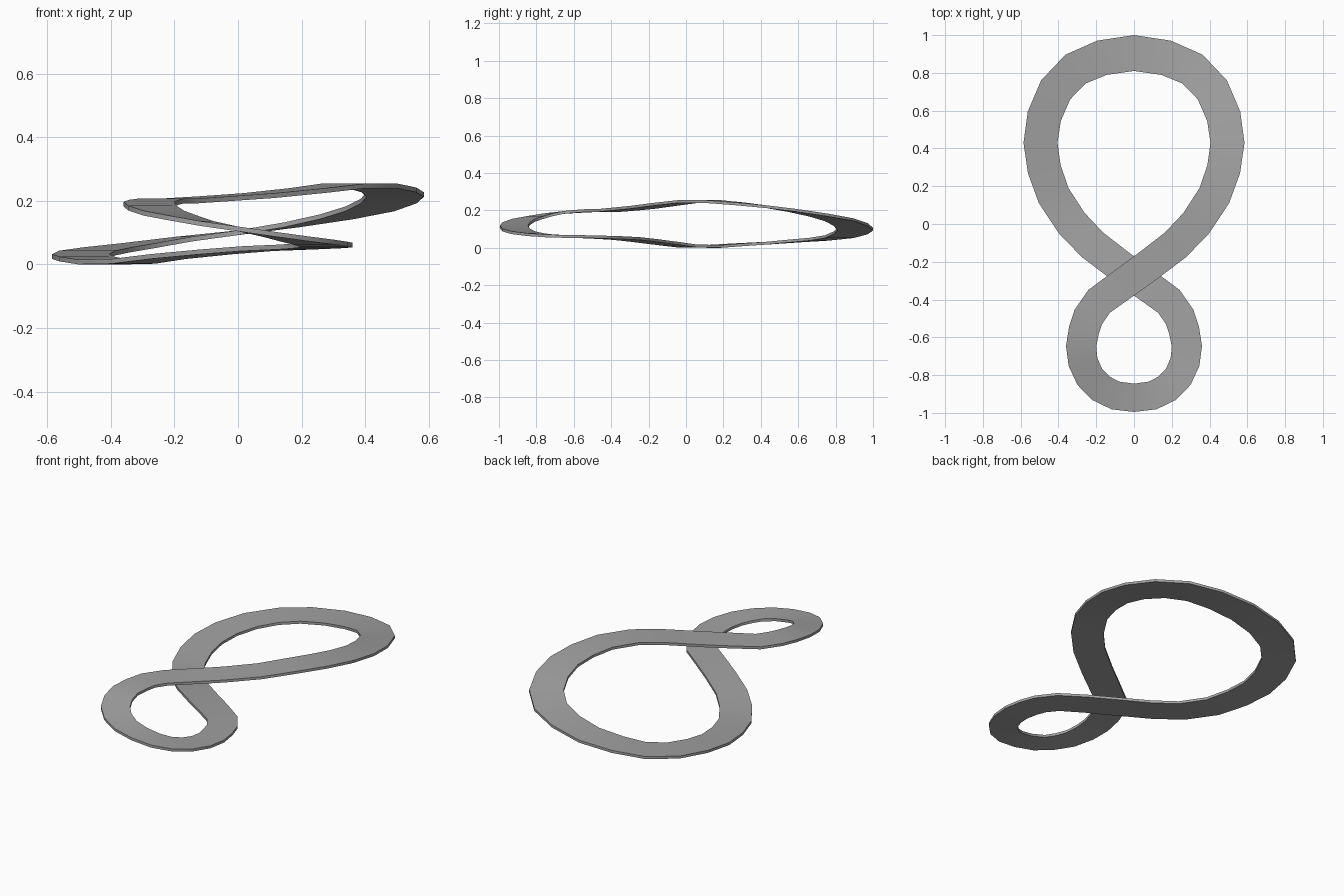
import bpy
import bmesh
from mathutils import Vector

cube = bpy.data.objects.get("Cube")
if cube:
    bpy.data.objects.remove(cube, do_unlink=True)

THICKNESS = 0.015
WIDE, NARROW = 0.19, 0.15      # band width at the big and small loop ends

# Half of the centre line: x, y, height on the upper strand, height on the lower strand
STATIONS = [
    (0, .905, .1, .1), (.17, .88, .125, .08), (.31, .82, .15, .06),
    (.415, .71, .175, .046), (.475, .57, .2, .036), (.495, .43, .22, .025),
    (.475, .29, .235, .017), (.425, .15, .247, .008), (.33, .005, .247, .01),
    (.22, -.11, .233, .025), (.066, -.228, .217, .04), (-.062, -.32, .208, .05),
    (-.185, -.41, .2, .055), (-.242, -.492, .2, .058), (-.265, -.562, .196, .06),
    (-.28, -.648, .19, .061), (-.27, -.73, .178, .064), (-.235, -.808, .162, .071),
    (-.175, -.87, .147, .081), (-.098, -.908, .129, .095), (0, -.92, .112, .112),
]


def make_material(name, colour):
    mat = bpy.data.materials.new(name)
    mat.use_nodes = True
    mat.diffuse_color = colour
    shader = next(n for n in mat.node_tree.nodes if n.type == "BSDF_PRINCIPLED")
    shader.inputs["Base Color"].default_value = colour
    return mat


def closed_path():
    """Upper strand from the big loop to the small one, then the mirrored lower strand back."""
    last = len(STATIONS) - 1
    widths = [WIDE + (NARROW - WIDE) * i / last for i in range(last + 1)]
    upper = [(Vector((x, y, high)), w) for (x, y, high, low), w in zip(STATIONS, widths)]
    lower = [(Vector((-x, y, low)), w) for (x, y, high, low), w in zip(STATIONS, widths)]
    return upper + lower[-2:0:-1]


def sweep_band(name, path, thickness, material):
    """Sweep a flat rectangular section around a closed path, keeping it level across."""
    bm = bmesh.new()
    rings = []
    count = len(path)
    for i, (centre, width) in enumerate(path):
        along = path[(i + 1) % count][0] - path[i - 1][0]
        side = Vector((along.y, -along.x, 0)).normalized() * width / 2
        lift = Vector((0, 0, thickness / 2))
        corners = (centre - side - lift, centre + side - lift,
                   centre + side + lift, centre - side + lift)
        rings.append([bm.verts.new(c) for c in corners])
    for i, ring in enumerate(rings):
        following = rings[(i + 1) % count]
        for a in range(4):
            b = (a + 1) % 4
            bm.faces.new((ring[a], ring[b], following[b], following[a]))
    bmesh.ops.recalc_face_normals(bm, faces=bm.faces)
    mesh = bpy.data.meshes.new(name)
    bm.to_mesh(mesh)
    bm.free()
    mesh.materials.append(material)
    obj = bpy.data.objects.new(name, mesh)
    bpy.context.collection.objects.link(obj)
    return obj


# Figure-eight band
grey = make_material("mid_grey", (0.36, 0.36, 0.36, 1))
band = sweep_band("figure_eight_band", closed_path(), THICKNESS, grey)

# Soft shading along the band, crisp rims
bpy.ops.object.select_all(action="DESELECT")
band.select_set(True)
bpy.context.view_layer.objects.active = band
bpy.ops.object.shade_smooth_by_angle()
